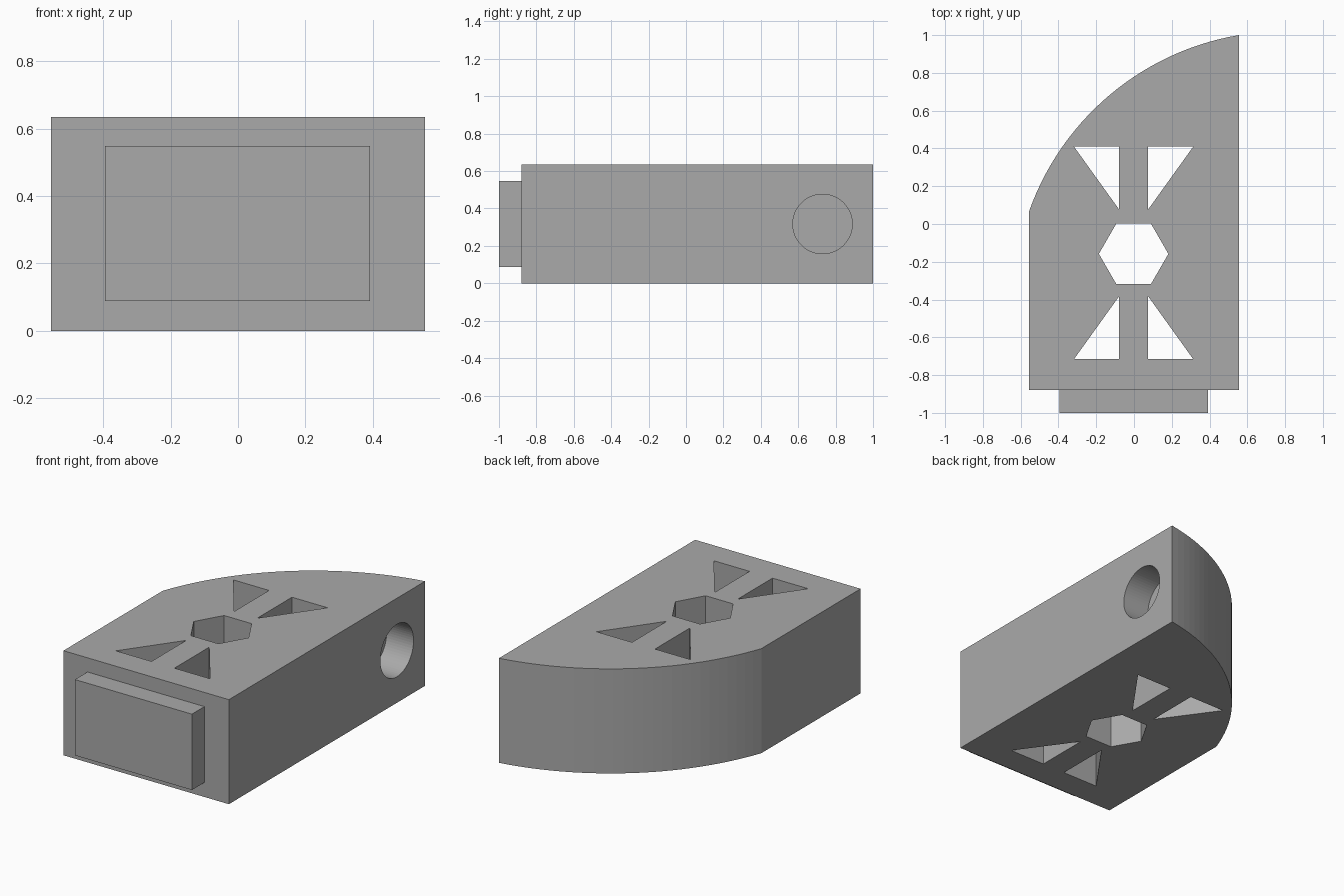
import bpy, bmesh, math
from mathutils import Matrix

cube = bpy.data.objects.get("Cube")
if cube:
    bpy.data.objects.remove(cube, do_unlink=True)

HEIGHT = 0.634
HALF = 0.555
FRONT = -0.88

grey = bpy.data.materials.new("plain grey")
grey.use_nodes = True
grey.diffuse_color = (0.4, 0.4, 0.4, 1)
grey.node_tree.nodes["Principled BSDF"].inputs["Base Color"].default_value = (0.4, 0.4, 0.4, 1)


def prism(name, outline, z0, z1, matrix=Matrix()):
    """Extrude a flat outline from z0 to z1, then place it with a matrix."""
    bm = bmesh.new()
    base = bm.faces.new([bm.verts.new((x, y, z0)) for x, y in outline])
    side = bmesh.ops.extrude_face_region(bm, geom=[base])["geom"]
    bmesh.ops.translate(bm, vec=(0, 0, z1 - z0),
                        verts=[v for v in side if isinstance(v, bmesh.types.BMVert)])
    bmesh.ops.recalc_face_normals(bm, faces=bm.faces)
    bm.transform(matrix)
    mesh = bpy.data.meshes.new(name)
    bm.to_mesh(mesh)
    bm.free()
    mesh.materials.append(grey)
    obj = bpy.data.objects.new(name, mesh)
    bpy.context.collection.objects.link(obj)
    return obj


def ring(radius, sides, cx=0, cy=0):
    return [(cx + radius * math.cos(2 * math.pi * i / sides),
             cy + radius * math.sin(2 * math.pi * i / sides)) for i in range(sides)]


def cut(target, cutter):
    mod = target.modifiers.new(cutter.name, "BOOLEAN")
    mod.operation = "DIFFERENCE"
    mod.solver = "EXACT"
    mod.object = cutter
    bpy.context.view_layer.objects.active = target
    bpy.ops.object.modifier_apply(modifier=mod.name)
    bpy.data.objects.remove(cutter, do_unlink=True)


# Body: straight sides with one swept corner arc at the back
cx, cy = 0.794, -0.412
start = math.atan2(1 - cy, HALF - cx)
end = math.atan2(0.07 - cy, -HALF - cx)
radius = math.hypot(1 - cy, HALF - cx)
STEPS = 28
arc = []
for i in range(STEPS + 1):
    a = start + (end - start) * i / STEPS
    arc.append((cx + radius * math.cos(a), cy + radius * math.sin(a)))
body = prism("body", [(-HALF, FRONT), (HALF, FRONT)] + arc, 0, HEIGHT)

# Hexagonal through hole
cut(body, prism("hex_cutter", ring(0.184, 6, -0.002, -0.158), -0.1, HEIGHT + 0.1))

# Four triangular through holes, mirrored both ways
for sx in (-1, 1):
    for sy in (-1, 1):
        tri = [(sx * x - 0.002, sy * y - 0.153)
               for x, y in ((0.316, 0.563), (0.077, 0.563), (0.077, 0.23))]
        cut(body, prism("triangle_cutter", tri, -0.1, HEIGHT + 0.1))

# Round blind hole in the left side
place = Matrix.Translation((HALF, 0.73, HEIGHT / 2)) @ Matrix.Rotation(math.pi / 2, 4, "Y")
cut(body, prism("round_cutter", ring(0.159, 64), -0.18, 0.1, place))

# Raised block on the front
prism("front_block", [(-0.394, -1), (0.391, -1), (0.391, FRONT), (-0.394, FRONT)], 0.088, 0.548)
